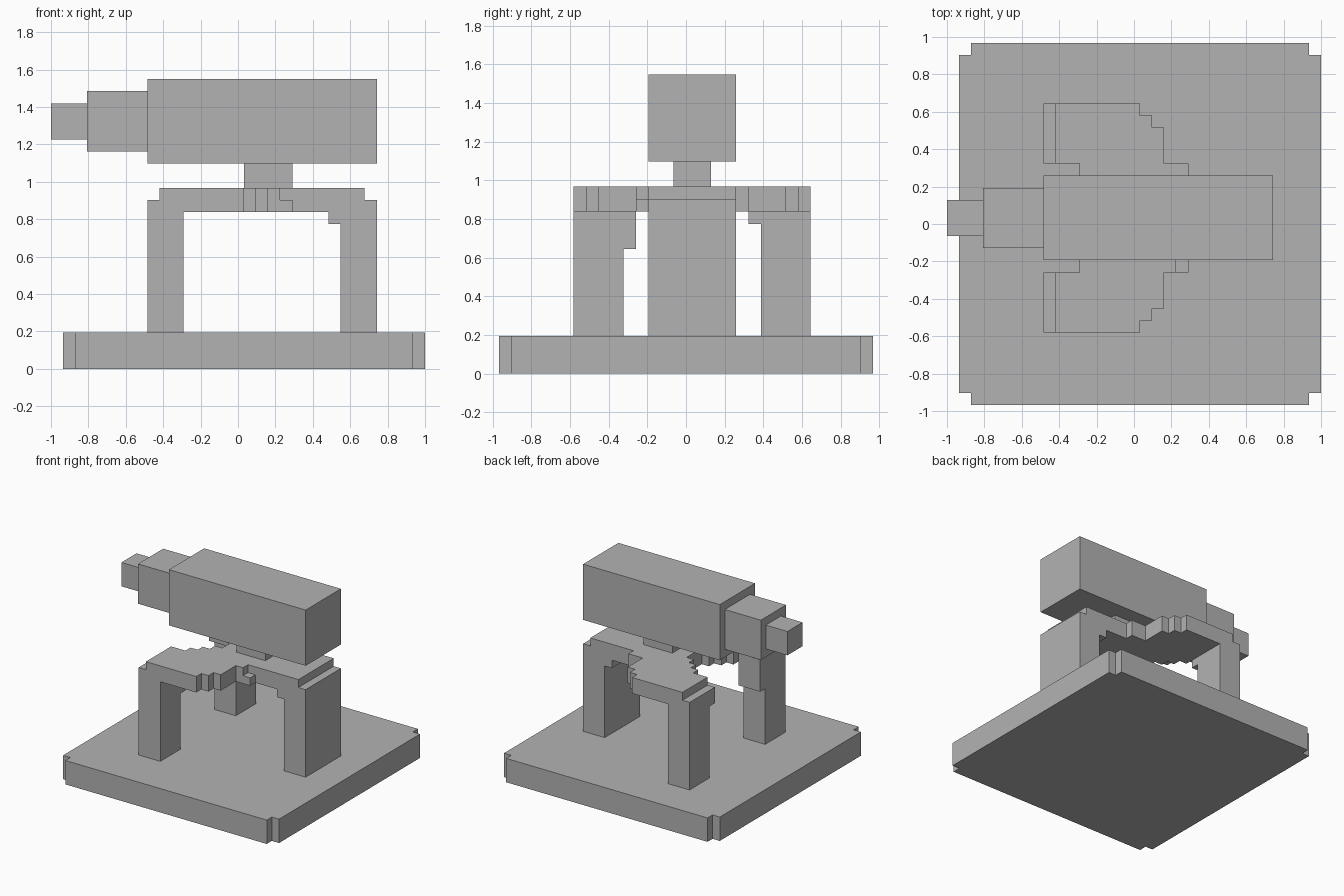
import bpy, bmesh
from mathutils import Vector

cube = bpy.data.objects.get("Cube")
if cube:
    bpy.data.objects.remove(cube, do_unlink=True)

U = 2 / 31          # one block of the modelling grid
MID = 15.5          # row of the left/right symmetry line, in blocks

grey = bpy.data.materials.new("plain grey")
grey.use_nodes = True
colour = (0.45, 0.45, 0.45, 1)
grey.diffuse_color = colour
grey.node_tree.nodes["Principled BSDF"].inputs["Base Color"].default_value = colour


def prism(name, outline, low, high, axis="z"):
    """Extrude a grid outline: (x, y) along z, (y, z) along x, or (x, z) along y."""
    place = {"z": lambda a, b, h: (a, b, h),
             "x": lambda a, b, h: (h, a, b),
             "y": lambda a, b, h: (a, h, b)}[axis]

    def world(a, b, h):
        x, y, z = place(a, b, h)
        return Vector((x - MID, y - 15, z)) * U

    bm = bmesh.new()
    face = bm.faces.new([bm.verts.new(world(a, b, low)) for a, b in outline])
    offset = world(*outline[0], high) - world(*outline[0], low)
    new = bmesh.ops.extrude_face_region(bm, geom=[face])["geom"]
    bmesh.ops.translate(bm, vec=offset,
                        verts=[v for v in new if isinstance(v, bmesh.types.BMVert)])
    bmesh.ops.recalc_face_normals(bm, faces=bm.faces)
    mesh = bpy.data.meshes.new(name)
    bm.to_mesh(mesh)
    bm.free()
    mesh.materials.append(grey)
    obj = bpy.data.objects.new(name, mesh)
    bpy.context.collection.objects.link(obj)
    return obj


def box(name, x, y, z):
    (x0, x1), (y0, y1) = x, y
    return prism(name, [(x0, y0), (x1, y0), (x1, y1), (x0, y1)], *z)


def half_outline(back, front, tab):
    """Stepped half of the three-armed table, as (x, distance from middle)."""
    return [(14, 1.5), (13, 1.5), (13, 2.5), (12, 2.5), (12, 3.5), (11, 3.5),
            (11, 4.5), (back, 4.5), (back, 9.5), (16, 9.5), (16, 8.5), (17, 8.5),
            (17, 7.5), (18, 7.5), (18, 4.5), (tab, 4.5), (tab, 3.5), (front, 3.5)]


def table_layer(name, back, front, tab_right, z):
    left = [(x, MID + d) for x, d in half_outline(back, front, 20)]
    right = [(x, MID - d) for x, d in half_outline(back, front, tab_right)]
    return prism(name, left + right[::-1], *z)


# Base slab with notched corners
corners = []
for sx, sy in ((-1, -1), (1, -1), (1, 1), (-1, 1)):
    pts = [(16 + 15 * sx, 15 + 14 * sy), (16 + 14 * sx, 15 + 14 * sy),
           (16 + 14 * sx, 15 + 15 * sy)]
    corners += pts if sx * sy > 0 else pts[::-1]
prism("base", corners, 0, 3)

# Three-armed table
table_layer("table_lower", 8, 27, 20, (13, 14))
table_layer("table_upper", 9, 26, 19, (14, 15))

# Legs, each with a small inner bracket
prism("right_leg", [(6, 3), (10, 3), (10, 10), (11, 10), (11, 13), (6, 13)], 8, 11, "x")
prism("left_leg", [(25, 3), (21, 3), (21, 12), (20, 12), (20, 13), (25, 13)], 8, 11, "x")
prism("end_leg", [(27, 3), (24, 3), (24, 12), (23, 12), (23, 13), (27, 13)], 12, 19, "y")

# Neck, body and stepped barrel
box("neck", (16, 20), (14, 17), (15, 17))
box("body", (8, 27), (12, 19), (17, 24))
box("barrel", (3, 8), (13, 18), (18, 23))
box("barrel_tip", (0, 3), (14, 17), (19, 22))
